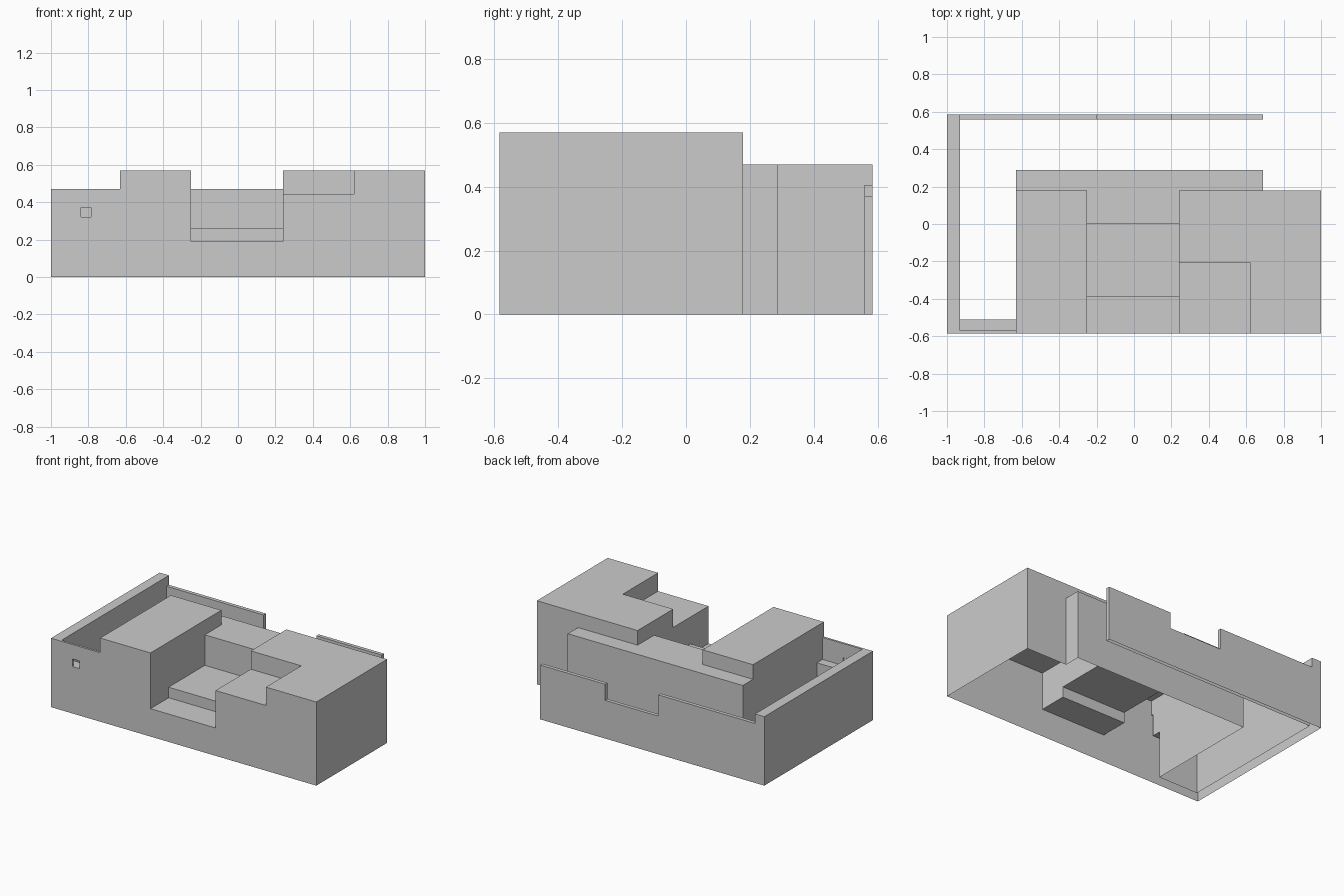
import bpy, bmesh
from mathutils import Vector

if "Cube" in bpy.data.objects:
    bpy.data.objects.remove(bpy.data.objects["Cube"])

# Open-bottomed stepped shell. Each part: name, x0, x1, y0, y1, top height
Y = 0.585
PARTS = [
    ("left_wall", -1.0, -0.93, -Y, Y, 0.47),
    ("back_wall_high", -0.93, -0.20, 0.56, Y, 0.405),
    ("back_wall_gap", -0.20, 0.20, 0.56, Y, 0.26),
    ("back_wall_low", 0.20, 0.69, 0.56, Y, 0.37),
    ("front_wall", -0.93, -0.63, -Y, -0.57, 0.47),
    ("front_ledge", -0.93, -0.63, -0.57, -0.51, 0.32),
    ("left_block", -0.63, -0.25, -Y, 0.178, 0.57),
    ("lower_step", -0.25, 0.24, -Y, -0.39, 0.19),
    ("upper_step", -0.25, 0.24, -0.39, 0.0, 0.262),
    ("landing", -0.25, 0.24, 0.0, 0.178, 0.47),
    ("rear_shelf", -0.63, 0.69, 0.178, 0.288, 0.47),
    ("right_ledge", 0.24, 0.62, -Y, -0.205, 0.445),
    ("right_block_side", 0.62, 1.0, -Y, -0.205, 0.57),
    ("right_block", 0.24, 1.0, -0.205, 0.178, 0.57),
]
xs = sorted({v for p in PARTS for v in p[1:3]})
ys = sorted({v for p in PARTS for v in p[3:5]})


def height_at(x, y):
    for _, x0, x1, y0, y1, h in PARTS:
        if x0 < x < x1 and y0 < y < y1:
            return h
    return 0.0


def cut_window(bm, x0, x1, z0, z1):
    """Square opening through the thin front wall, with its four reveals."""
    for co, no in (((x0, 0, 0), (1, 0, 0)), ((x1, 0, 0), (1, 0, 0)),
                   ((0, 0, z0), (0, 0, 1)), ((0, 0, z1), (0, 0, 1))):
        bmesh.ops.bisect_plane(bm, geom=bm.verts[:] + bm.edges[:] + bm.faces[:],
                               dist=1e-5, plane_co=co, plane_no=no)
    bm.normal_update()
    gone, loop = [], []
    for f in bm.faces:
        c = f.calc_center_median()
        if abs(f.normal.y) > 0.9 and x0 < c.x < x1 and z0 < c.z < z1:
            gone.append(f)
            if c.y < -0.58:
                loop = [v.co.copy() for v in f.verts]
    bmesh.ops.delete(bm, geom=gone, context='FACES')
    depth = Vector((0, 0.015, 0))
    for a, b in zip(loop, loop[1:] + loop[:1]):
        bm.faces.new([bm.verts.new(p) for p in (a, b, b + depth, a + depth)])
    bmesh.ops.remove_doubles(bm, verts=bm.verts[:], dist=1e-4)


def build_part(name, x0, x1, y0, y1, h):
    bm = bmesh.new()

    def quad(pts):
        bm.faces.new([bm.verts.new(p) for p in pts])

    # Flat top
    quad([(x0, y0, h), (x1, y0, h), (x1, y1, h), (x0, y1, h)])
    # Sides, only down to whatever the neighbouring part reaches
    cx = [x for x in xs if x0 <= x <= x1]
    cy = [y for y in ys if y0 <= y <= y1]
    e = 0.002
    edges = []
    for a, b in zip(cx, cx[1:]):
        m = (a + b) / 2
        edges += [((a, y0), (b, y0), (m, y0 - e)), ((b, y1), (a, y1), (m, y1 + e))]
    for a, b in zip(cy, cy[1:]):
        m = (a + b) / 2
        edges += [((x1, a), (x1, b), (x1 + e, m)), ((x0, b), (x0, a), (x0 - e, m))]
    for a, b, out in edges:
        low = height_at(*out)
        if low < h:
            quad([(*a, low), (*b, low), (*b, h), (*a, h)])
    bmesh.ops.remove_doubles(bm, verts=bm.verts[:], dist=1e-5)
    bmesh.ops.dissolve_limit(bm, angle_limit=0.01, verts=bm.verts[:], edges=bm.edges[:])
    if name == "front_wall":
        cut_window(bm, -0.84, -0.785, 0.32, 0.372)
    mesh = bpy.data.meshes.new(name)
    bm.to_mesh(mesh)
    bm.free()
    bpy.context.collection.objects.link(bpy.data.objects.new(name, mesh))


for part in PARTS:
    build_part(*part)
